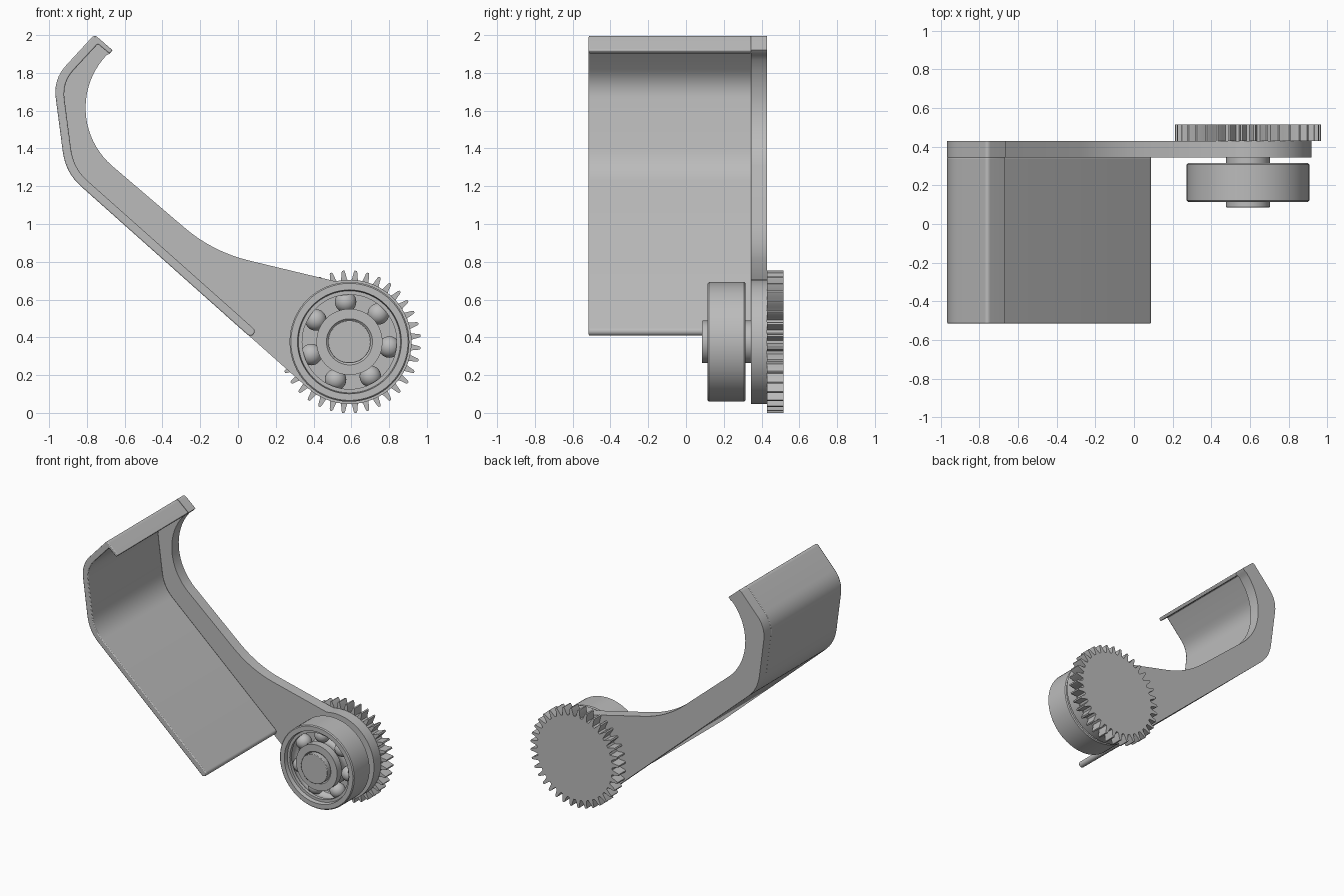
import bpy, bmesh, math
from mathutils import Vector

cube = bpy.data.objects.get("Cube")
if cube:
    bpy.data.objects.remove(cube, do_unlink=True)

steel = bpy.data.materials.new("plain_grey")
steel.use_nodes = True
GREY = (0.5, 0.5, 0.5, 1)
steel.diffuse_color = GREY
for node in steel.node_tree.nodes:
    if node.type == 'BSDF_PRINCIPLED':
        node.inputs["Base Color"].default_value = GREY

HUB = Vector((0.59, 0.376))     # wheel axis in the xz plane


def finish(name, bm, bevel=0.0, angle=32):
    bmesh.ops.recalc_face_normals(bm, faces=bm.faces)
    mesh = bpy.data.meshes.new(name)
    bm.to_mesh(mesh)
    bm.free()
    obj = bpy.data.objects.new(name, mesh)
    bpy.context.collection.objects.link(obj)
    mesh.materials.append(steel)
    bpy.ops.object.select_all(action='DESELECT')
    obj.select_set(True)
    bpy.context.view_layer.objects.active = obj
    bpy.ops.object.shade_smooth_by_angle(angle=math.radians(angle))
    if bevel:
        mod = obj.modifiers.new("soft_edges", 'BEVEL')
        mod.width, mod.segments = bevel, 2
        mod.limit_method, mod.angle_limit = 'ANGLE', math.radians(50)
    return obj


def extrude(name, outline, y0, y1, bevel=0.0, angle=32):
    """Solid from an xz outline between two y positions."""
    bm = bmesh.new()
    face = bm.faces.new([bm.verts.new((p[0], y0, p[1])) for p in outline])
    ext = bmesh.ops.extrude_face_region(bm, geom=[face], use_keep_orig=True)
    moved = [g for g in ext["geom"] if isinstance(g, bmesh.types.BMVert)]
    bmesh.ops.translate(bm, verts=moved, vec=(0, y1 - y0, 0))
    return finish(name, bm, bevel, angle)


def lathe(name, profile, steps=64):
    """Closed (radius, y) profile turned about the wheel axis."""
    bm = bmesh.new()
    rings = []
    for i in range(steps):
        a = math.tau * i / steps
        rings.append([bm.verts.new((HUB.x + r * math.cos(a), y, HUB.y + r * math.sin(a)))
                      for r, y in profile])
    n = len(profile)
    for i in range(steps):
        a, b = rings[i], rings[(i + 1) % steps]
        for j in range(n):
            k = (j + 1) % n
            bm.faces.new((a[j], a[k], b[k], b[j]))
    return finish(name, bm)


def rounded(before, corner, after, reach, steps=8):
    """Curve that rounds a corner, starting at a set reach along each side."""
    c = Vector(corner)
    p = c + (Vector(before) - c).normalized() * reach
    q = c + (Vector(after) - c).normalized() * reach
    ts = [i / steps for i in range(steps + 1)]
    return [p * (1 - t) ** 2 + c * 2 * t * (1 - t) + q * t * t for t in ts]


def arc(centre, radius, start, end, steps):
    angles = [math.radians(start + (end - start) * i / steps) for i in range(steps + 1)]
    return [Vector(centre) + Vector((math.cos(a), math.sin(a))) * radius for a in angles]


def path(points, reaches):
    out = [Vector(points[0])]
    for i, reach in enumerate(reaches, 1):
        out += rounded(points[i - 1], points[i], points[i + 1], reach)
    return out + [Vector(points[-1])]


# Shared outer edge, from hooked lip to the lower end
outer = path([(-0.664, 1.92), (-0.76, 2.003), (-0.978, 1.766), (-0.913, 1.272), (0.05, 0.414)],
             [0.022, 0.1, 0.11])
inner = path([(-0.68, 1.901), (-0.742, 1.953), (-0.93, 1.75), (-0.871, 1.295), (0.08, 0.449)],
             [0.01, 0.09, 0.1])

# Curved tray wall with rounded lower end
end_mid = (outer[-1] + inner[-1]) / 2
end_cap = arc(end_mid, (outer[-1] - end_mid).length, -131, 49, 8)[1:-1]
extrude("tray_wall", outer + end_cap + inner[::-1], -0.515, 0.346, 0.006)

# Side arm plate
hub_edge = arc(HUB, 0.329, 228.4, 463, 48)
neck = rounded(hub_edge[-1], (-0.135, 0.853), (-0.667, 1.311), 0.2)
hook = arc((-0.401, 1.615), 0.406, 229, 137, 20)
extrude("side_arm", outer[:-1] + hub_edge + neck + hook + [inner[0]], 0.345, 0.43)

# Toothed gear
TEETH = 36
pitch = math.tau / TEETH
tooth = [(-0.36, 0.32), (-0.24, 0.34), (-0.14, 0.37), (-0.08, 0.378),
         (0.08, 0.378), (0.14, 0.37), (0.24, 0.34), (0.36, 0.32)]
gear = [HUB + Vector((math.cos(a), math.sin(a))) * r
        for i in range(TEETH) for f, r in tooth for a in [(i + 0.5 + f) * pitch]]
extrude("gear", gear, 0.43, 0.515, angle=25)

# Bearing: shaft, two races with grooves, and balls
FRONT, BACK = 0.115, 0.315
MID = (FRONT + BACK) / 2
BALL, BALL_ORBIT, BALLS = 0.057, 0.213, 7
extrude("shaft", arc(HUB, 0.113, 0, 352.5, 47), 0.085, 0.346, 0.004)


def groove(radius, side):
    """Ball track running from front to back at the given race radius."""
    half = math.acos(abs(radius - BALL_ORBIT) / BALL)
    return [(BALL_ORBIT + side * BALL * math.cos(t), MID + BALL * math.sin(t))
            for t in [half * (i / 4 - 1) for i in range(9)]]


lathe("outer_race", [(0.31, BACK), (0.317, BACK - 0.007), (0.317, FRONT + 0.007),
                     (0.31, FRONT), (0.275, FRONT), (0.27, FRONT + 0.03), (0.25, FRONT + 0.03)]
      + groove(0.25, 1)
      + [(0.25, BACK - 0.03), (0.27, BACK - 0.03), (0.275, BACK)])
lathe("inner_race", [(0.122, BACK), (0.112, BACK - 0.01), (0.112, FRONT + 0.01),
                     (0.122, FRONT), (0.175, FRONT)] + groove(0.175, -1) + [(0.175, BACK)])

for i in range(BALLS):
    a = math.radians(95.5) + math.tau * i / BALLS
    bm = bmesh.new()
    bmesh.ops.create_uvsphere(bm, u_segments=24, v_segments=14, radius=BALL)
    bmesh.ops.translate(bm, verts=bm.verts, vec=(HUB.x + BALL_ORBIT * math.cos(a), MID,
                                                 HUB.y + BALL_ORBIT * math.sin(a)))
    finish(f"ball_{i + 1}", bm)
